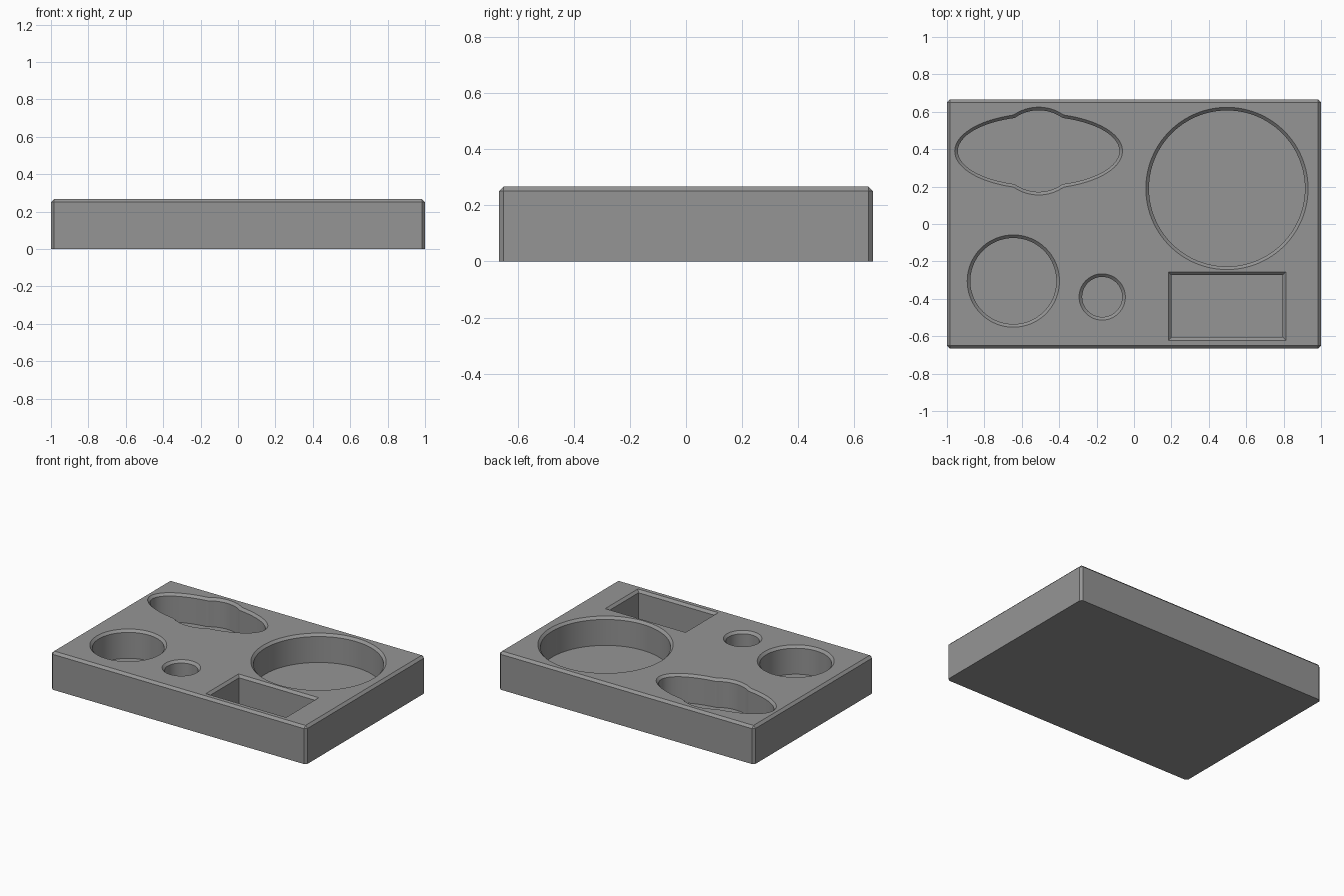
import bpy, bmesh, math

if "Cube" in bpy.data.objects:
    bpy.data.objects.remove(bpy.data.objects["Cube"])

TOP, FLOOR, CH = 0.267, 0.067, 0.0167   # top height, pocket floor height, chamfer width

grey = bpy.data.materials.new("mid grey")
grey.diffuse_color = (0.3, 0.3, 0.3, 1)
grey.use_nodes = True
grey.node_tree.nodes["Principled BSDF"].inputs["Base Color"].default_value = grey.diffuse_color


def make_object(name, bm):
    bmesh.ops.recalc_face_normals(bm, faces=bm.faces)
    mesh = bpy.data.meshes.new(name)
    bm.to_mesh(mesh)
    bm.free()
    mesh.materials.append(grey)
    obj = bpy.data.objects.new(name, mesh)
    bpy.context.collection.objects.link(obj)
    return obj


# Pocket outlines, each widened by d
def circle(cx, cy, r, n=96):
    def outline(d):
        return [(cx + (r + d) * math.cos(2 * math.pi * i / n),
                 cy + (r + d) * math.sin(2 * math.pi * i / n)) for i in range(n)]
    return outline


def rectangle(x0, x1, y0, y1):
    return lambda d: [(x0 - d, y0 - d), (x1 + d, y0 - d), (x1 + d, y1 + d), (x0 - d, y1 + d)]


def oval_with_circle(cx, cy, a, b, r, n=144):
    def outline(d):
        pts = []
        for i in range(n):
            t = 2 * math.pi * i / n
            c, s = math.cos(t), math.sin(t)
            oval = 1 / math.hypot(c / (a + d), s / (b + d))
            rad = max(oval, r + d)
            pts.append((cx + rad * c, cy + rad * s))
        return pts
    return outline


# Solid with straight walls and a flared rim, used to cut one pocket
def pocket_cutter(name, outline):
    bm = bmesh.new()
    levels = [(FLOOR, 0), (TOP - CH, 0), (TOP + 0.01, CH + 0.01)]
    rings = [[bm.verts.new((x, y, z)) for x, y in outline(d)] for z, d in levels]
    n = len(rings[0])
    for low, high in zip(rings, rings[1:]):
        for i in range(n):
            j = (i + 1) % n
            bm.faces.new((low[i], low[j], high[j], high[i]))
    bm.faces.new(rings[0][::-1])
    bm.faces.new(rings[-1])
    obj = make_object(name, bm)
    obj.hide_render = True
    return obj


# Tray block with chamfered top and upright edges
bm = bmesh.new()
bmesh.ops.create_cube(bm, size=1)
for v in bm.verts:
    v.co = (v.co.x * 2, v.co.y * 1.333, (v.co.z + 0.5) * TOP)
edges = [e for e in bm.edges if max(v.co.z for v in e.verts) > 0.1]
bmesh.ops.bevel(bm, geom=edges, offset=CH, segments=1, affect='EDGES')
tray = make_object("tray", bm)

# Five pockets
cutters = [
    pocket_cutter("large_round_pocket", circle(0.497, 0.19, 0.417, 128)),
    pocket_cutter("medium_round_pocket", circle(-0.645, -0.305, 0.23)),
    pocket_cutter("small_round_pocket", circle(-0.17, -0.39, 0.107, 64)),
    pocket_cutter("rectangular_pocket", rectangle(0.2, 0.795, -0.605, -0.273)),
    pocket_cutter("oval_pocket", oval_with_circle(-0.51, 0.39, 0.432, 0.185, 0.218)),
]
for cutter in cutters:
    mod = tray.modifiers.new(cutter.name, 'BOOLEAN')
    mod.operation = 'DIFFERENCE'
    mod.solver = 'EXACT'
    mod.object = cutter

# Apply the cuts and remove the cutters
bpy.context.view_layer.update()
depsgraph = bpy.context.evaluated_depsgraph_get()
cut_mesh = bpy.data.meshes.new_from_object(tray.evaluated_get(depsgraph))
tray.modifiers.clear()
tray.data = cut_mesh
for cutter in cutters:
    bpy.data.objects.remove(cutter)

# Smooth round walls, sharp edges kept
bpy.context.view_layer.objects.active = tray
tray.select_set(True)
bpy.ops.object.shade_smooth_by_angle(angle=math.radians(20))
